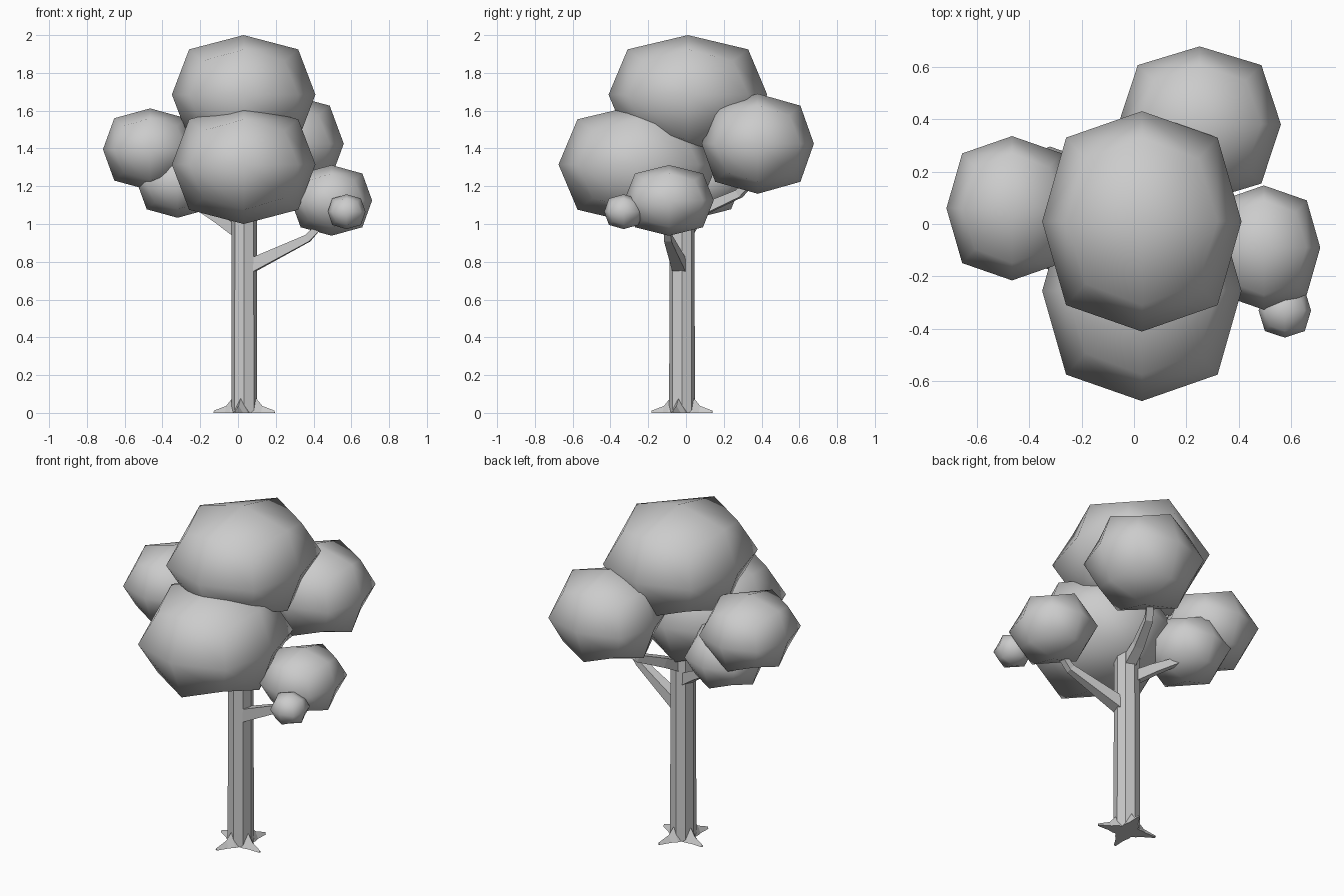
import bpy, bmesh, math
from mathutils import Vector

if "Cube" in bpy.data.objects:
    bpy.data.objects.remove(bpy.data.objects["Cube"])


def make_object(name, bm, smooth=False):
    bmesh.ops.recalc_face_normals(bm, faces=bm.faces[:])
    for f in bm.faces:
        f.smooth = smooth
    me = bpy.data.meshes.new(name)
    bm.to_mesh(me)
    bm.free()
    ob = bpy.data.objects.new(name, me)
    bpy.context.collection.objects.link(ob)
    return ob


def loft(name, rings):
    """Skin a list of equal-length point rings and cap both ends."""
    bm = bmesh.new()
    vs = [[bm.verts.new(p) for p in ring] for ring in rings]
    n = len(vs[0])
    for a, b in zip(vs, vs[1:]):
        for i in range(n):
            j = (i + 1) % n
            bm.faces.new((a[i], a[j], b[j], b[i]))
    bm.faces.new(vs[0][::-1])
    bm.faces.new(vs[-1])
    return make_object(name, bm)


def leaf_blob(name, centre, radii):
    """Rounded cube with 24 faces: centre, edge and corner points pulled in."""
    bm = bmesh.new()
    bmesh.ops.create_cube(bm, size=2)
    bmesh.ops.subdivide_edges(bm, edges=bm.edges[:], cuts=1, use_grid_fill=True)
    pull = {1: 1.0, 2: 0.76, 3: 0.567}
    for v in bm.verts:
        k = pull[sum(abs(c) > 0.5 for c in v.co)]
        v.co = Vector([centre[i] + v.co[i] * k * radii[i] for i in range(3)])
    return make_object(name, bm, smooth=True)


def branch(name, path, sizes, sides=4):
    pts = [Vector(p) for p in path]
    rings = []
    for i, p in enumerate(pts):
        t = (pts[min(i + 1, len(pts) - 1)] - pts[max(i - 1, 0)]).normalized()
        side = t.cross(Vector((0, 0, 1))).normalized()
        up = side.cross(t)
        ring = []
        for k in range(sides):
            a = math.tau * (k + 0.5) / sides
            ring.append(p + (side * math.cos(a) + up * math.sin(a)) * sizes[i])
        rings.append(ring)
    return loft(name, rings)


# Foliage
leaf_blob("top_foliage", (0.03, 0.01, 1.685), (0.38, 0.42, 0.315))
leaf_blob("front_foliage", (0.03, -0.255, 1.315), (0.38, 0.42, 0.315))
leaf_blob("back_foliage", (0.25, 0.38, 1.425), (0.31, 0.297, 0.265))
leaf_blob("left_foliage", (-0.465, 0.06, 1.395), (0.25, 0.275, 0.217))
leaf_blob("right_foliage", (0.495, -0.09, 1.125), (0.215, 0.237, 0.187))
leaf_blob("lower_left_foliage", (-0.32, 0.06, 1.22), (0.215, 0.235, 0.187))
leaf_blob("small_foliage", (0.575, -0.33, 1.065), (0.1, 0.103, 0.092))

# Eight-sided trunk
TX, TY = 0.033, -0.021
rings = []
for z, r in ((0, 0.068), (0.08, 0.068), (1.2, 0.066)):
    rings.append([(TX + r * (1.06 if k % 2 else 1) * math.cos(k * math.pi / 4),
                   TY + r * (1.06 if k % 2 else 1) * math.sin(k * math.pi / 4), z)
                  for k in range(8)])
loft("trunk", rings)

# Four flared roots: distance from trunk axis, half width, height
for n in range(4):
    ang = math.radians(-17 + 90 * n)
    d = Vector((math.cos(ang), math.sin(ang), 0))
    s = Vector((-d.y, d.x, 0))
    sections = []
    for r, w, h in ((0.045, 0.045, 0.085), (0.068, 0.04, 0.075),
                    (0.1, 0.024, 0.037), (0.168, 0.006, 0.012)):
        c = Vector((TX, TY, 0)) + d * r
        sections.append([c - s * w, c + s * w, c + Vector((0, 0, h))])
    loft(f"root_{n + 1}", sections)

# Branches
branch("right_branch", [(0.05, -0.03, 0.77), (0.37, -0.095, 0.925),
                        (0.43, -0.1, 0.99), (0.48, -0.09, 1.08)],
       [0.052, 0.028, 0.024, 0.02])
branch("left_branch", [(0.02, -0.01, 0.95), (-0.1, 0.05, 1.03),
                       (-0.22, 0.11, 1.1)], [0.046, 0.036, 0.025])
branch("back_branch", [(0.04, -0.02, 1.02), (0.07, 0.12, 1.09),
                       (0.13, 0.28, 1.16), (0.2, 0.38, 1.26)],
       [0.046, 0.038, 0.03, 0.022])
